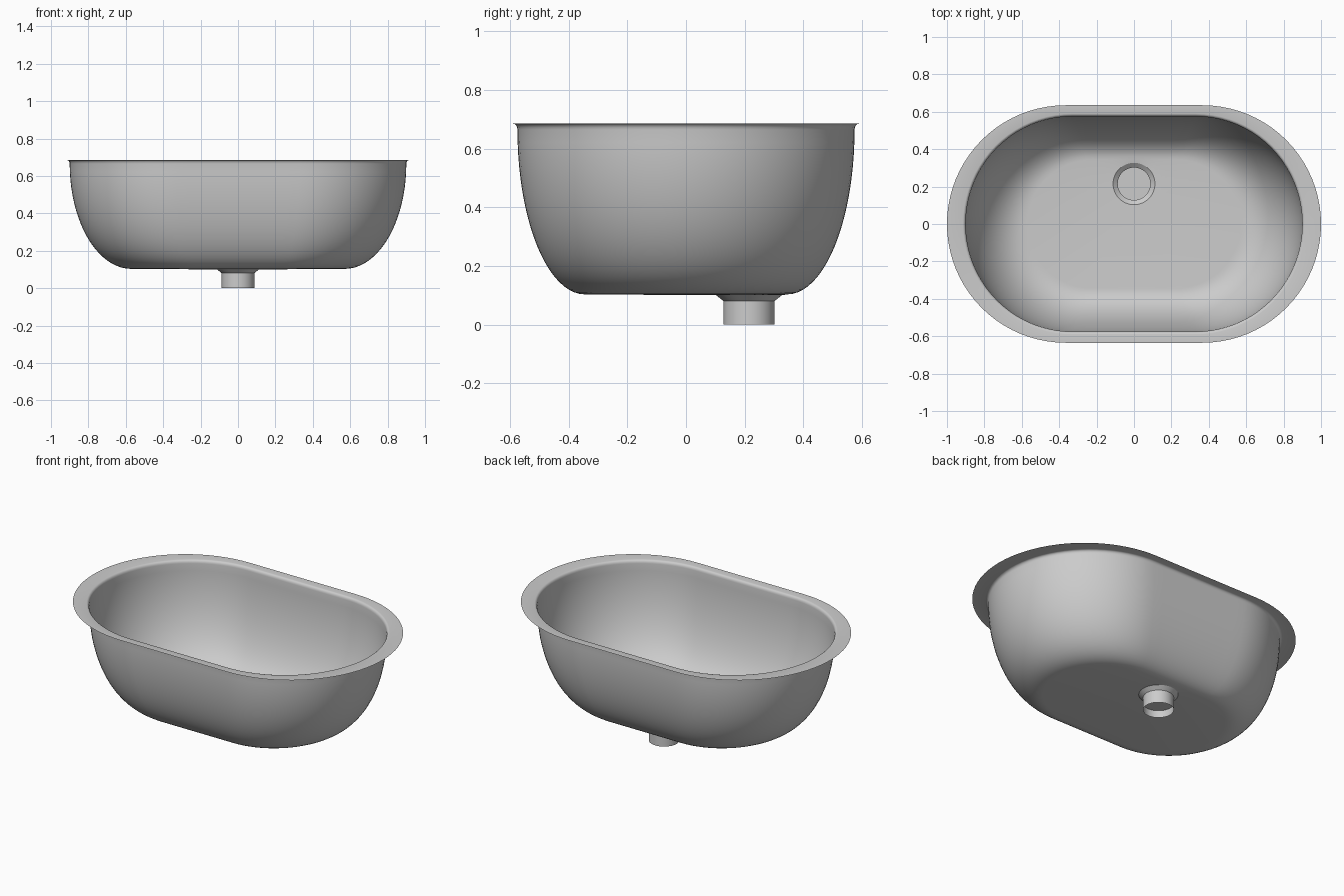
import bpy, bmesh
from math import pi, sin, cos

if "Cube" in bpy.data.objects:
    bpy.data.objects.remove(bpy.data.objects["Cube"])

ARC, STRAIGHT = 40, 10


def oval(half, rx, ry, z):
    """Stadium outline: two half ellipses joined by straight sides."""
    pts = []
    for side in (1, -1):
        for i in range(ARC):
            a = -pi / 2 + pi * i / ARC
            pts.append((side * (half + rx * cos(a)), side * ry * sin(a), z))
        for i in range(STRAIGHT):
            pts.append((side * half * (1 - 2 * i / STRAIGHT), side * ry, z))
    return pts


def circle(r, z, n=48, cy=0.215):
    return [(r * cos(2 * pi * i / n), cy + r * sin(2 * pi * i / n), z) for i in range(n)]


def add_ring(bm, pts):
    vs = [bm.verts.new(p) for p in pts]
    return vs, [bm.edges.new((vs[i], vs[(i + 1) % len(vs)])) for i in range(len(vs))]


def skin(bm, a, b):
    n = len(a)
    for i in range(n):
        j = (i + 1) % n
        bm.faces.new((a[i], a[j], b[j], b[i]))


def finish(bm, name):
    bm.normal_update()
    mesh = bpy.data.meshes.new(name)
    bm.to_mesh(mesh)
    bm.free()
    ob = bpy.data.objects.new(name, mesh)
    bpy.context.collection.objects.link(ob)
    bpy.ops.object.select_all(action='DESELECT')
    ob.select_set(True)
    bpy.context.view_layer.objects.active = ob
    bpy.ops.object.shade_smooth_by_angle(angle=0.6)


# Basin: flat rim, rounded lip, elliptical wall, floor with a drain hole
sections = [(0.365, 0.635, 0.635, 0.685)]
for i in range(5):
    a = pi / 2 * i / 4
    o = 0.015 * (1 - sin(a))
    sections.append((0.33, 0.57 + o, 0.575 + o, 0.665 + 0.02 * cos(a)))
WALL = 20
for i in range(1, WALL + 1):
    a = pi / 2 * i / WALL
    k = 1 - cos(a)
    sections.append((0.33 - 0.11 * k, 0.57 - 0.22 * k, 0.575 - 0.23 * k,
                     0.665 - 0.562 * sin(a)))
bm = bmesh.new()
rings = [add_ring(bm, oval(*s)) for s in sections]
for (a, _), (b, _) in zip(rings, rings[1:]):
    skin(bm, b, a)
hole = add_ring(bm, circle(0.112, 0.10))
bmesh.ops.triangle_fill(bm, edges=rings[-1][1] + hole[1], use_beauty=True,
                        use_dissolve=False, normal=(0, 0, 1))
bmesh.ops.recalc_face_normals(bm, faces=bm.faces)
# Inside of the bowl faces up
bm.normal_update()
if sum(f.normal.z * f.calc_area() for f in bm.faces) < 0:
    bmesh.ops.reverse_faces(bm, faces=bm.faces)
finish(bm, "basin")

# Drain: tapered seat, short open pipe
bm = bmesh.new()
rings = [add_ring(bm, circle(r, z))[0]
         for r, z in ((0.112, 0.10), (0.087, 0.08), (0.087, 0.045), (0.087, 0.0))]
for a, b in zip(rings, rings[1:]):
    skin(bm, b, a)
# Stopper plate inside the pipe
bm.faces.new(rings[2])
finish(bm, "drain")
